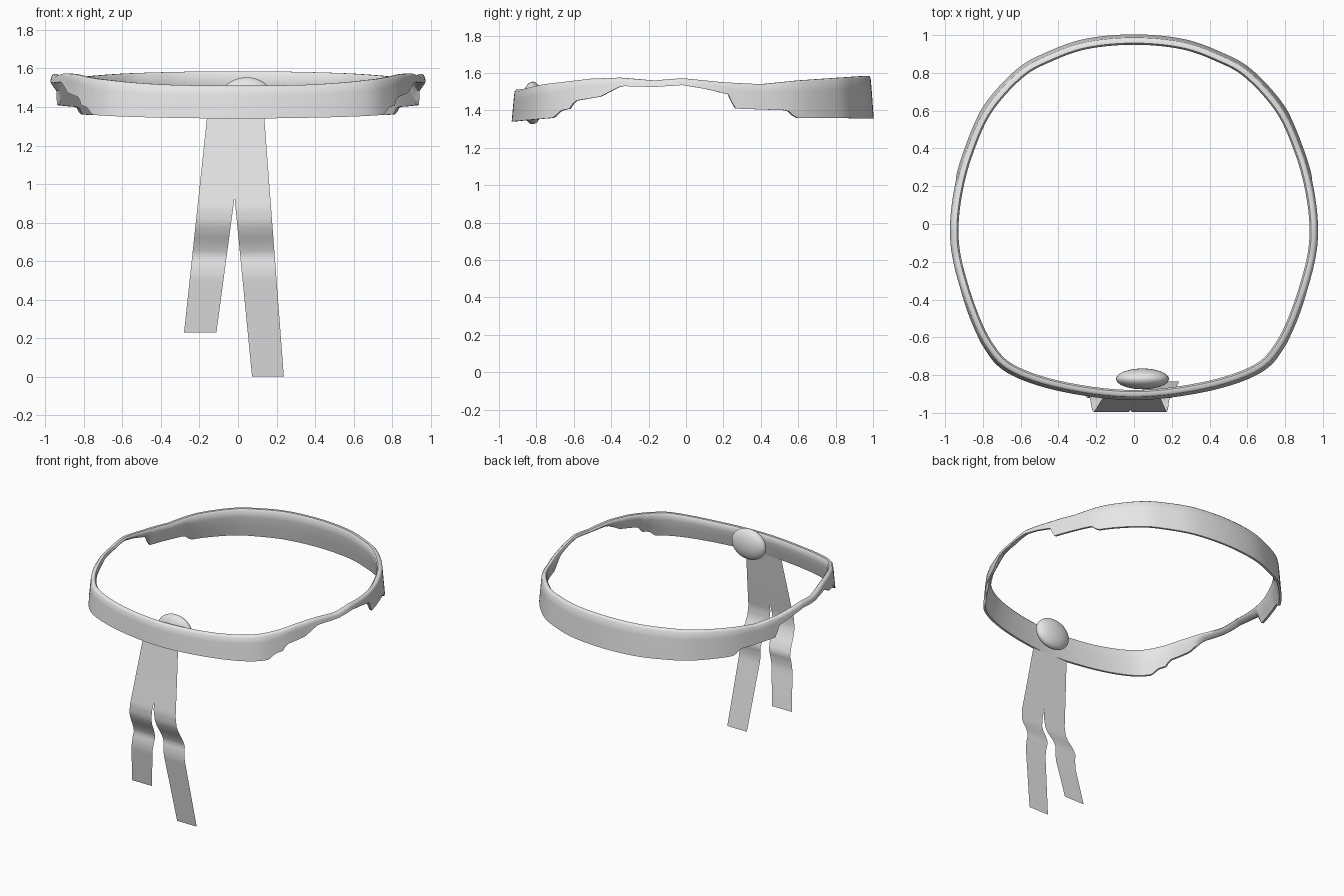
import bpy, bmesh, math
from mathutils import Vector

if "Cube" in bpy.data.objects:
    bpy.data.objects.remove(bpy.data.objects["Cube"])

grey = bpy.data.materials.new("cloth grey")
grey.diffuse_color = (0.8, 0.8, 0.8, 1)
grey.use_nodes = True
grey.node_tree.nodes["Principled BSDF"].inputs["Base Color"].default_value = grey.diffuse_color


def lerp_table(table, t):
    """Piecewise linear lookup in a sorted list of (key, value)."""
    if t <= table[0][0]:
        return table[0][1]
    for (a, va), (b, vb) in zip(table, table[1:]):
        if t <= b:
            return va + (vb - va) * (t - a) / (b - a)
    return table[-1][1]


def finish(bm, name, angle=40):
    mesh = bpy.data.meshes.new(name)
    bm.to_mesh(mesh)
    bm.free()
    mesh.materials.append(grey)
    obj = bpy.data.objects.new(name, mesh)
    bpy.context.collection.objects.link(obj)
    bpy.ops.object.select_all(action='DESELECT')
    bpy.context.view_layer.objects.active = obj
    obj.select_set(True)
    bpy.ops.object.shade_smooth_by_angle(angle=math.radians(angle))
    return obj


# Headband plan: right half from back to front, mirrored to close the loop
half = [(0, .968), (.25, .945), (.44, .88), (.60, .79), (.77, .60), (.87, .38), (.925, .18),
        (.948, -.02), (.93, -.2), (.855, -.45), (.765, -.64), (.64, -.765), (.37, -.855), (0, -.898)]
loop = [Vector(p) for p in half + [(-x, y) for x, y in half[-2:0:-1]]]

# Upper and lower edge heights along the depth of the band
top_edge = [(-.90, 1.51), (-.86, 1.515), (-.75, 1.54), (-.5, 1.57), (-.35, 1.575), (-.17, 1.56),
            (-.02, 1.572), (.2, 1.55), (.4, 1.54), (.6, 1.56), (.97, 1.585)]
bottom_edge = [(-.90, 1.34), (-.69, 1.36), (-.65, 1.40), (-.60, 1.41), (-.585, 1.45), (-.44, 1.475),
               (-.41, 1.495), (-.34, 1.53), (-.17, 1.525), (-.02, 1.535), (.1, 1.515), (.225, 1.485),
               (.25, 1.41), (.53, 1.40), (.57, 1.36), (.97, 1.357)]


def spline(i, t):
    n = len(loop)
    a, b, c, d = (loop[(i + k) % n] for k in (-1, 0, 1, 2))
    return 0.5 * (2 * b + (c - a) * t + (2 * a - 5 * b + 4 * c - d) * t * t
                  + (3 * b - a - 3 * c + d) * t ** 3)


STEPS = 10
path = [spline(i, s / STEPS) for i in range(len(loop)) for s in range(STEPS)]

# Cross-section: (outward offset, share of height below the top, drop below the top)
section = [(.010, 0, 0), (.019, 0, .010), (.021, .25, .012), (.022, .6, .006), (.024, 1, 0),
           (.008, 1, 0), (-.008, .6, .006), (-.018, .25, .012), (-.019, 0, .012), (-.010, 0, 0)]
bm = bmesh.new()
rings = []
for i, p in enumerate(path):
    tangent = (path[(i + 1) % len(path)] - path[i - 1]).normalized()
    out = Vector((-tangent.y, tangent.x))
    hi, lo = lerp_table(top_edge, p.y), lerp_table(bottom_edge, p.y)
    lean = .012 * min(1, (hi - lo) / .2)
    ring = []
    for off, share, drop in section:
        q = p + out * (off + lean * share)
        ring.append(bm.verts.new((q.x, q.y, hi - (hi - lo) * share - drop * (1 - share))))
    rings.append(ring)
for i, ring in enumerate(rings):
    nxt = rings[(i + 1) % len(rings)]
    for k in range(len(section)):
        j = (k + 1) % len(section)
        bm.faces.new((ring[k], ring[j], nxt[j], nxt[k]))
bmesh.ops.recalc_face_normals(bm, faces=bm.faces)
finish(bm, "headband", 50)

# Flattened round knot inside the front
bm = bmesh.new()
bmesh.ops.create_uvsphere(bm, u_segments=32, v_segments=16, radius=1)
bmesh.ops.scale(bm, vec=(.14, .055, .114), verts=bm.verts)
bmesh.ops.translate(bm, vec=(.045, -.82, 1.44), verts=bm.verts)
finish(bm, "knot", 180)

# Two hanging ribbon tails that share a top and split at the notch
depth = [(0, -.835), (.3, -.885), (.52, -.922), (.58, -.92), (.63, -.91), (.69, -.935), (.75, -.97),
         (.80, -.99), (.87, -.995), (1.1, -.955), (1.40, -.905)]


def ribbon(name, outer, inner, bottom):
    """Sheet between an outer and inner edge, each given as x over height."""
    heights = [bottom] + [z / 40 for z in range(int(bottom * 40) + 1, 56)] + [1.40]
    sheet = bmesh.new()
    rows = []
    for z in heights:
        y = lerp_table(depth, z)
        rows.append([sheet.verts.new((lerp_table(e, z), y, z)) for e in (outer, inner)])
    for a, b in zip(rows, rows[1:]):
        sheet.faces.new((a[0], a[1], b[1], b[0]))
    for f in sheet.faces:
        f.normal_update()
        if f.normal.y > 0:
            f.normal_flip()
    finish(sheet, name, 60)


ribbon("left_ribbon", [(.23, -.28), (1.40, -.155)], [(.23, -.112), (.93, -.018), (1.40, -.018)], .23)
ribbon("right_ribbon", [(0, .238), (1.40, .132)], [(0, .073), (.93, -.018), (1.40, -.018)], 0)
